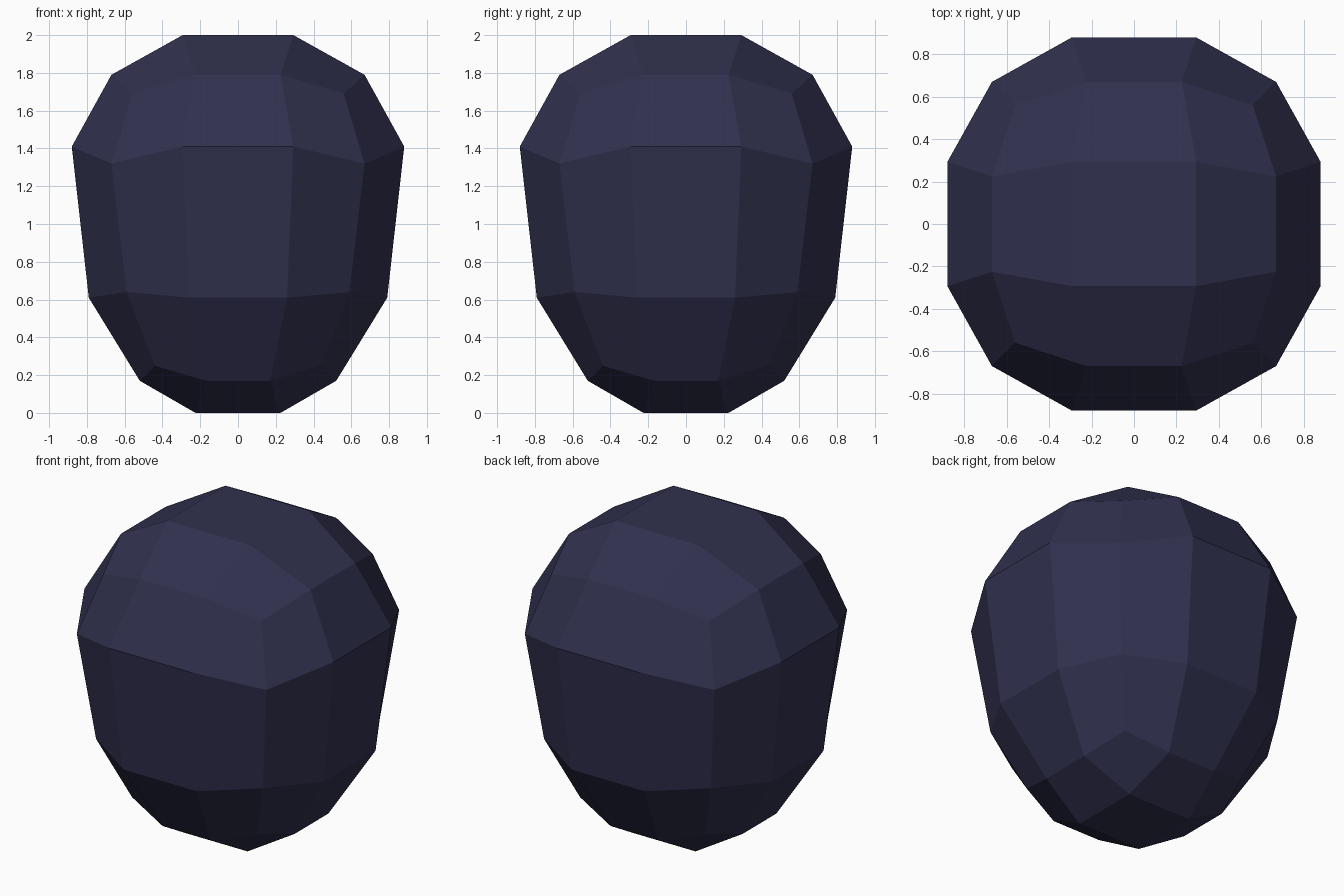
import bpy, bmesh

if "Cube" in bpy.data.objects:
    bpy.data.objects.remove(bpy.data.objects["Cube"])

# Navy body colour
navy = bpy.data.materials.new("dark_navy")
navy.diffuse_color = (0.030, 0.030, 0.077, 1)
navy.use_nodes = True
navy.node_tree.nodes["Principled BSDF"].inputs["Base Color"].default_value = navy.diffuse_color

# Per level (bottom to top): how many of x, y lie on the outside of the block
# -> (outer offset, inner offset, height)
SHAPE = [
    {0: (0, 0.225, 0.0), 1: (0.52, 0.17, 0.17), 2: (0.44, 0, 0.25)},
    {1: (0.79, 0.26, 0.61), 2: (0.59, 0, 0.64)},
    {1: (0.88, 0.293, 1.41), 2: (0.67, 0, 1.32)},
    {0: (0, 0.293, 2.0), 1: (0.67, 0.225, 1.79), 2: (0.56, 0, 1.69)},
]

# Rounded block: a cube with three by three faces per side, tapered downwards
bm = bmesh.new()
bmesh.ops.create_cube(bm, size=2)
bmesh.ops.subdivide_edges(bm, edges=bm.edges[:], cuts=2, use_grid_fill=True)
for v in bm.verts:
    level = round((v.co.z + 1) * 1.5)
    is_outer = [abs(c) > 0.9 for c in v.co.xy]
    outer, inner, height = SHAPE[level][sum(is_outer)]
    x, y = [(outer if o else inner) * (1 if c > 0 else -1)
            for c, o in zip(v.co.xy, is_outer)]
    v.co = (x, y, height)
bmesh.ops.recalc_face_normals(bm, faces=bm.faces[:])

mesh = bpy.data.meshes.new("rounded_body")
bm.to_mesh(mesh)
bm.free()
mesh.materials.append(navy)
body = bpy.data.objects.new("rounded_body", mesh)
bpy.context.collection.objects.link(body)
